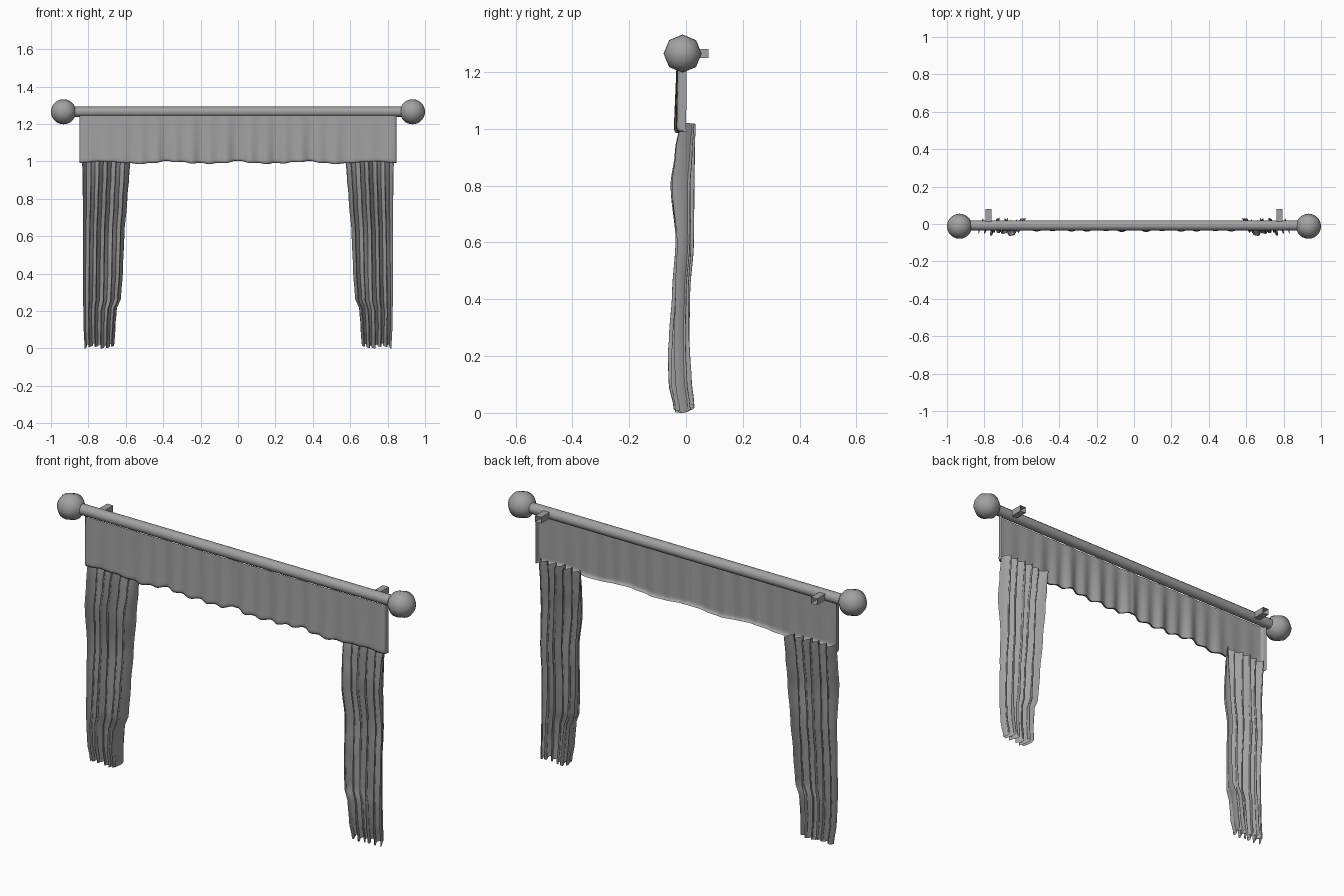
import bpy, bmesh
from math import sin, cos, pi, radians
from mathutils import Matrix

cube = bpy.data.objects.get("Cube")
if cube:
    bpy.data.objects.remove(cube)

grey = bpy.data.materials.new("plain grey")
grey.use_nodes = True
grey.diffuse_color = (0.36, 0.36, 0.36, 1)
grey.node_tree.nodes["Principled BSDF"].inputs["Base Color"].default_value = (0.36, 0.36, 0.36, 1)


def add_part(name, bm, mirror=False, angle=180):
    mesh = bpy.data.meshes.new(name)
    bm.to_mesh(mesh)
    bm.free()
    mesh.materials.append(grey)
    ob = bpy.data.objects.new(name, mesh)
    bpy.context.collection.objects.link(ob)
    if mirror:
        mod = ob.modifiers.new("mirror", 'MIRROR')
        mod.use_mirror_merge = False
    bpy.ops.object.select_all(action='DESELECT')
    ob.select_set(True)
    bpy.context.view_layer.objects.active = ob
    bpy.ops.object.shade_smooth_by_angle(angle=radians(angle))
    return ob


def sheet(name, nu, nv, point, mirror=False):
    """Cloth grid: point(u, v) with u running along x and v running up."""
    bm = bmesh.new()
    rows = [[bm.verts.new(point(i / nu, j / nv)) for i in range(nu + 1)]
            for j in range(nv + 1)]
    for low, high in zip(rows, rows[1:]):
        for i in range(nu):
            bm.faces.new((low[i], low[i + 1], high[i + 1], high[i]))
    return add_part(name, bm, mirror)


def blend(table, z):
    """Smoothly interpolate the rows of a (z, values...) table."""
    z = min(max(z, table[0][0]), table[-1][0])
    for a, b in zip(table, table[1:]):
        if z <= b[0]:
            t = (z - a[0]) / (b[0] - a[0])
            t = t * t * (3 - 2 * t)
            return [p + (q - p) * t for p, q in zip(a[1:], b[1:])]


ROD_Z, ROD_Y = 1.265, -0.008
turn_x = Matrix.Rotation(pi / 2, 4, 'Y')

# Rod
bm = bmesh.new()
bmesh.ops.create_cone(bm, cap_ends=True, segments=12, radius1=0.027, radius2=0.027,
                      depth=1.76, matrix=Matrix.Translation((0, ROD_Y, ROD_Z)) @ turn_x)
add_part("rod", bm, angle=40)

# Ball ends, eight-sided around the rod
bm = bmesh.new()
bmesh.ops.create_uvsphere(bm, u_segments=8, v_segments=12, radius=0.067,
                          matrix=Matrix.Translation((0.933, ROD_Y - 0.004, ROD_Z)) @ turn_x)
add_part("rod_end_balls", bm, mirror=True)

# Wall brackets, square tubes open at the back
bm = bmesh.new()
bmesh.ops.create_cube(bm, size=1, matrix=Matrix.Translation((0.778, 0.045, ROD_Z))
                      @ Matrix.Diagonal((0.034, 0.07, 0.032, 1)))
bm.faces.ensure_lookup_table()
back = max(bm.faces, key=lambda f: f.calc_center_median().y)
bmesh.ops.delete(bm, geom=[back], context='FACES_ONLY')
add_part("wall_brackets", bm, mirror=True, angle=30)


# Valance: ruffled front, short returns at the ends, hem rolled to the back
def valance_point(u, v):
    run = (u - 0.5) * 1.78
    side = 1 if run > 0 else -1
    over = max(0, abs(run) - 0.835)
    turn = min(over / 0.02, 1) * pi / 2
    x = side * (min(abs(run), 0.835) + 0.013 * sin(turn))
    ax = abs(x)
    calm = 1 if ax < 0.42 else max(0.25, 1 - (ax - 0.42) * 3)
    drop = 1 - v
    ruffle = (sin(ax * 68 + 0.5) + 0.6 * sin(ax * 31 + 2)) * calm
    y = -0.03 + 0.007 * ruffle * (0.25 + 0.75 * drop) - 0.004 * drop
    y += 0.013 * (1 - cos(turn)) + max(0, over - 0.02) * 0.55
    bottom = 0.993 + 0.006 * sin(ax * 17 + 1.8) + 0.003 * ruffle
    hem = max(0, 0.1 - v) / 0.1
    z = bottom + (1.245 - bottom) * max(v - 0.05, 0) / 0.95
    return x, y + 0.014 * hem * hem, z


sheet("valance", 220, 22, valance_point)

# Curtain outline by height: inner edge, outer edge, front limit, back limit
OUTLINE = [(0.0, 0.660, 0.820, -0.045, 0.030),
           (0.10, 0.655, 0.825, -0.062, 0.022),
           (0.20, 0.648, 0.827, -0.064, 0.018),
           (0.26, 0.625, 0.828, -0.060, 0.015),
           (0.42, 0.615, 0.829, -0.050, 0.016),
           (0.60, 0.608, 0.830, -0.040, 0.028),
           (0.80, 0.592, 0.830, -0.056, 0.030),
           (0.92, 0.582, 0.831, -0.040, 0.033),
           (1.02, 0.575, 0.834, -0.022, 0.036)]
FOLDS = 5.5


# Pleated side curtains
def curtain_point(u, v):
    z = 1.02 * v
    inner, outer, front, rear = blend(OUTLINE, z)
    phase = 2 * pi * FOLDS * u + 0.5 * sin(3.2 * z + 5 * u) + 1.2
    depth = 0.78 + 0.22 * sin(11 * u + 2.5 * z)
    wave = sin(phase)
    y = (front + rear) / 2 + (rear - front) / 2 * wave * depth
    edge = min(1, u * 12, (1 - u) * 12)
    x = inner + (outer - inner) * u + 0.007 * sin(2 * phase) * edge
    ragged = (0.013 + 0.009 * sin(phase + 1) + 0.006 * cos(9 * u)) * (1 - v) ** 3
    ragged -= 0.004 * (1 + wave) * v ** 6 * (1 - u)
    return x, y, max(0, z + ragged)


sheet("side_curtains", 110, 40, curtain_point, mirror=True)
